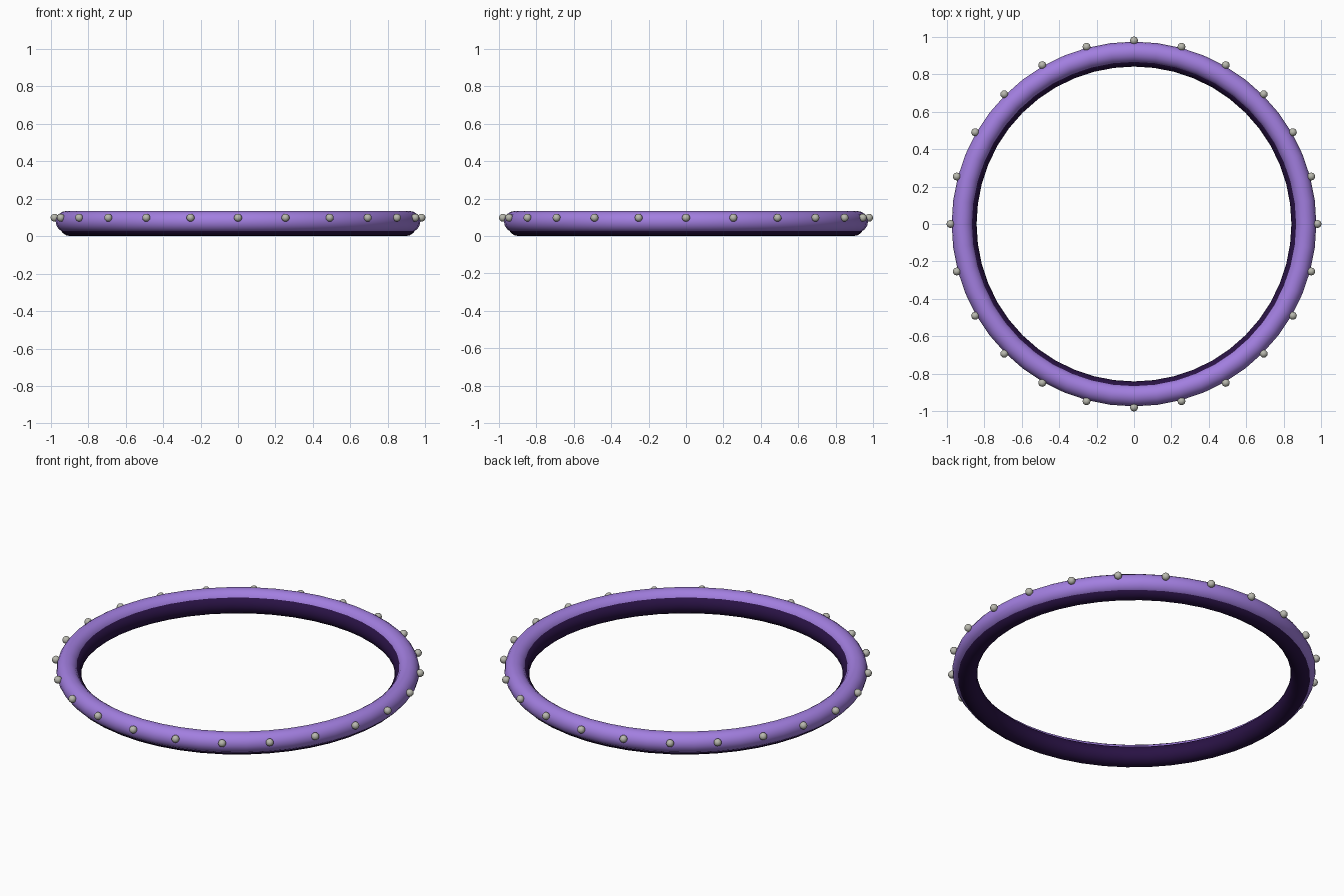
import bpy, math

if "Cube" in bpy.data.objects:
    bpy.data.objects.remove(bpy.data.objects["Cube"])

def material(name, rgb):
    m = bpy.data.materials.new(name)
    m.diffuse_color = (*rgb, 1)
    m.use_nodes = True
    m.node_tree.nodes["Principled BSDF"].inputs["Base Color"].default_value = m.diffuse_color
    return m

purple = material("purple", (0.36, 0.21, 0.74))
dark = material("dark violet", (0.022, 0.006, 0.058))
silver = material("silver", (0.48, 0.48, 0.42))

def finish(name, mat):
    o = bpy.context.object
    o.name = name
    o.data.materials.append(mat)
    bpy.ops.object.shade_smooth()
    return o

def ring(name, major, minor, z, mat):
    bpy.ops.mesh.primitive_torus_add(major_radius=major, minor_radius=minor,
                                     major_segments=48, minor_segments=16,
                                     location=(0, 0, z))
    return finish(name, mat)

# Outer hoop, with a dark hoop offset inward and down as the lining
ring("outer_hoop", 0.916, 0.057, 0.077, purple)
ring("inner_lining", 0.896, 0.056, 0.056, dark)

# Small beads around the outer rim
for i in range(24):
    a = math.radians(15 * i)
    bpy.ops.mesh.primitive_uv_sphere_add(segments=16, ring_count=10, radius=0.021,
                                         location=(0.979 * math.cos(a), 0.979 * math.sin(a), 0.098))
    finish(f"bead_{i + 1}", silver)
